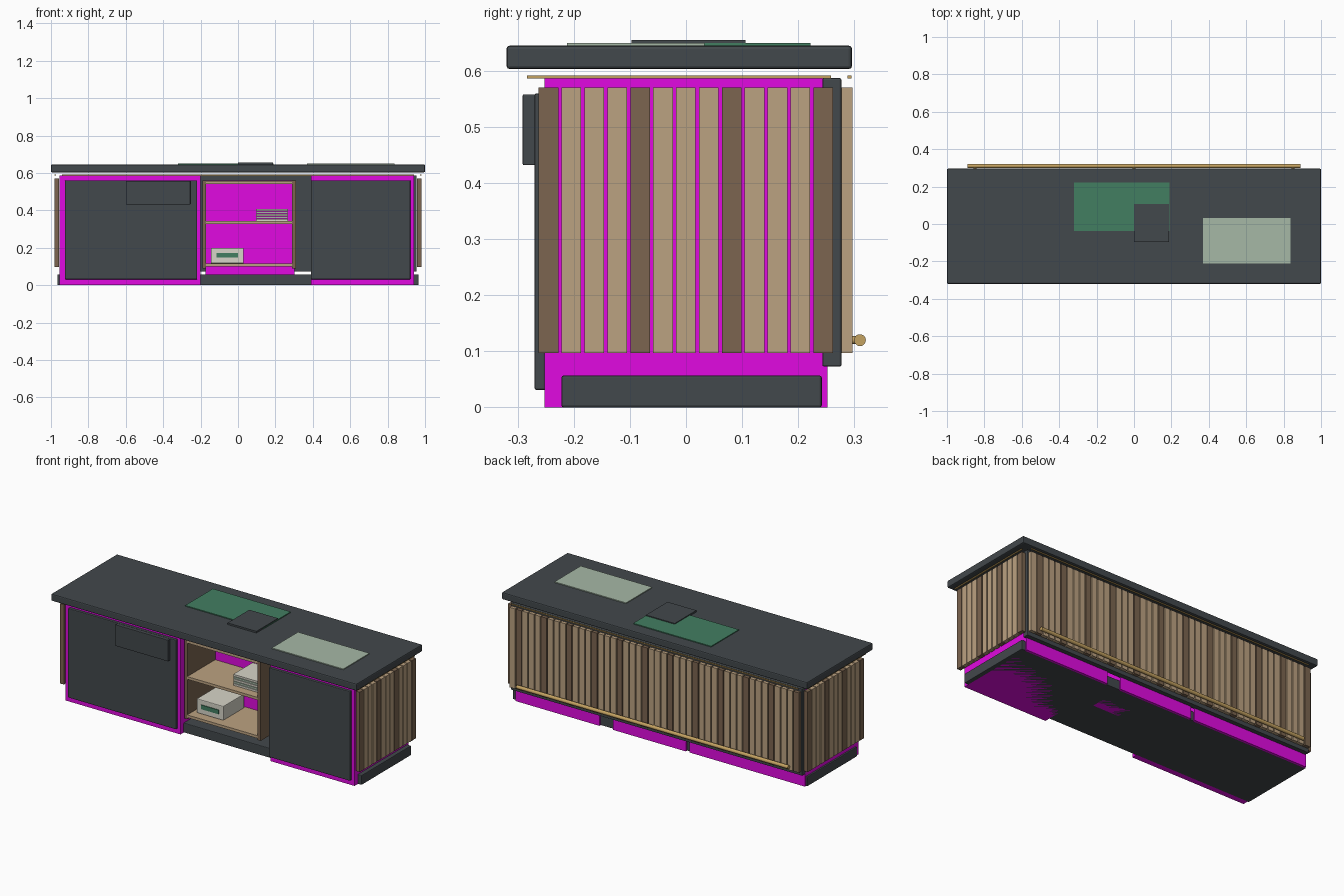
import bpy

if "Cube" in bpy.data.objects:
    bpy.data.objects.remove(bpy.data.objects["Cube"])


def mat(name, rgb):
    m = bpy.data.materials.new(name)
    m.diffuse_color = (*rgb, 1)
    m.use_nodes = True
    m.node_tree.nodes["Principled BSDF"].inputs["Base Color"].default_value = m.diffuse_color
    return m


DARK = mat("charcoal", (0.055, 0.065, 0.072))
MAG = mat("magenta", (0.75, 0.003, 0.75))
OAK = mat("oak", (0.50, 0.36, 0.22))
WALNUT = mat("walnut", (0.20, 0.13, 0.08))
BRASS = mat("brass", (0.55, 0.36, 0.12))
GREEN = mat("green", (0.055, 0.21, 0.12))
PALE = mat("pale_green", (0.38, 0.48, 0.38))
CREAM = mat("cream", (0.68, 0.66, 0.58))


# Box from its min/max extents, with an optional rounded edge
def box(name, x, y, z, m, bevel=0):
    bpy.ops.mesh.primitive_cube_add(size=1, location=[(a + b) / 2 for a, b in (x, y, z)])
    o = bpy.context.object
    o.name = name
    o.scale = [b - a for a, b in (x, y, z)]
    bpy.ops.object.transform_apply(location=False, rotation=False, scale=True)
    o.data.materials.append(m)
    if bevel:
        b = o.modifiers.new("bevel", "BEVEL")
        b.width, b.segments = bevel, 2
    return o


def rod(name, loc, rot, r, length, m):
    bpy.ops.mesh.primitive_cylinder_add(vertices=20, radius=r, depth=length, location=loc, rotation=rot)
    o = bpy.context.object
    o.name = name
    o.data.materials.append(m)
    bpy.ops.object.shade_smooth_by_angle()


# Counter top, plinth and back panel
box("counter_top", (-1, 1), (-0.32, 0.296), (0.603, 0.645), DARK, 0.006)
box("plinth", (-0.965, 0.965), (-0.222, 0.242), (0, 0.057), DARK, 0.004)
box("back_panel", (-0.955, 0.955), (0.243, 0.277), (0.073, 0.587), DARK, 0.003)

# Cabinet bodies
box("left_cabinet", (-0.955, -0.2), (-0.252, 0.252), (0, 0.587), MAG)
box("right_cabinet", (0.39, 0.94), (-0.252, 0.252), (0, 0.587), MAG)
box("middle_cabinet_back", (-0.175, 0.302), (0.03, 0.252), (0, 0.56), MAG)

# Doors and raised front plate
box("left_door", (-0.925, -0.218), (-0.27, -0.25), (0.031, 0.56), DARK, 0.004)
box("right_door", (0.39, 0.922), (-0.27, -0.25), (0.031, 0.56), DARK, 0.004)
box("door_plate", (-0.6, -0.255), (-0.291, -0.268), (0.432, 0.558), DARK, 0.002)

# Open shelf unit
for n, x in (("left", -0.19), ("right", 0.29)):
    box(n + "_shelf_side", (x, x + 0.02), (-0.23, 0.035), (0.09, 0.56), WALNUT)
for i, z in enumerate((0.1, 0.327, 0.541)):
    box(f"shelf_{i}", (-0.17, 0.29), (-0.232, 0.035), (z, z + 0.016), OAK)

# Slats on the two ends and along the back
for i in range(13):
    y = -0.245 + i * 0.0408
    m = WALNUT if i % 4 == 0 else OAK
    for s, n in ((-1, "left"), (1, "right")):
        a, b = sorted((s * 0.957, s * 0.981))
        box(f"{n}_slat_{i}", (a, b), (y - 0.0175, y + 0.0175), (0.097, 0.57), m)
N = 46
for i in range(N):
    x = -0.93 + i * 1.86 / (N - 1)
    box(f"back_slat_{i}", (x - 0.0175, x + 0.0175), (0.275, 0.297), (0.097, 0.57),
        WALNUT if i % 4 == 0 else OAK)

# Brass trim under the top
for s, n in ((-1, "left"), (1, "right")):
    box(n + "_trim", (s * 0.976 - 0.004, s * 0.976 + 0.004), (-0.283, 0.258), (0.586, 0.592), BRASS)
box("back_trim", (-0.94, 0.94), (0.288, 0.295), (0.586, 0.592), BRASS)

# Foot rail with brackets
rod("foot_rail", (0, 0.31, 0.12), (0, 1.5708, 0), 0.0105, 1.78, BRASS)
for x in (-0.85, 0, 0.85):
    rod("rail_bracket", (x, 0.295, 0.12), (1.5708, 0, 0), 0.007, 0.036, BRASS)

# Mats on the counter
box("green_mat", (-0.32, 0.19), (-0.037, 0.222), (0.645, 0.650), GREEN)
box("pale_mat", (0.37, 0.838), (-0.212, 0.033), (0.645, 0.650), PALE)
box("dark_tray", (0, 0.188), (-0.097, 0.106), (0.645, 0.655), DARK)

# Storage box with label and stack of sheets
box("storage_box", (-0.145, 0.03), (-0.18, 0.015), (0.116, 0.2), CREAM, 0.004)
box("box_label", (-0.115, 0), (-0.184, -0.179), (0.147, 0.172), GREEN)
for i in range(5):
    z = 0.343 + i * 0.0135
    box(f"stack_{i}", (0.095, 0.266), (-0.18, 0.0), (z, z + 0.011), PALE if i % 2 else CREAM)
